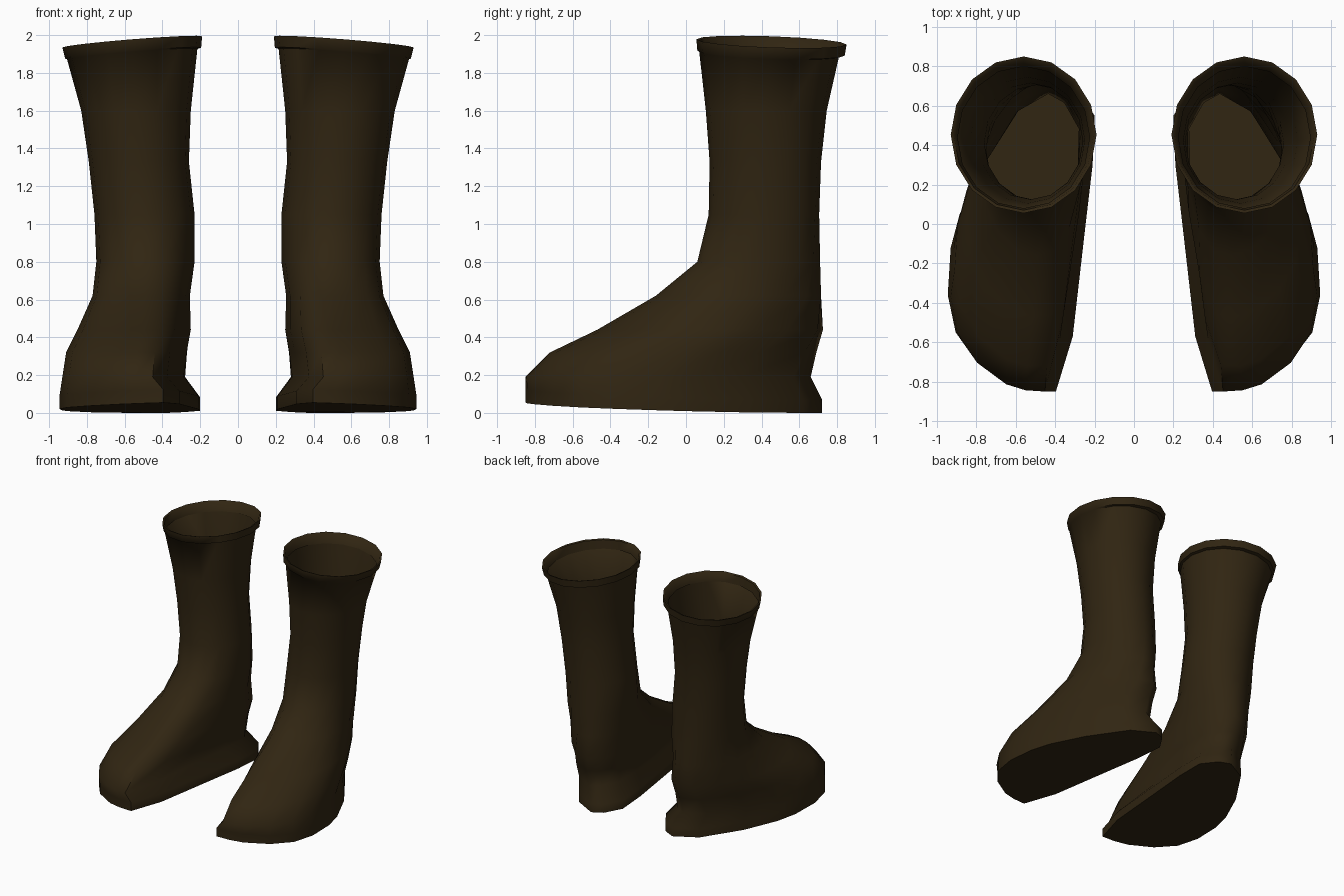
import bpy, bmesh, math

if "Cube" in bpy.data.objects:
    bpy.data.objects.remove(bpy.data.objects["Cube"])

SIDES = 16

leather = bpy.data.materials.new("dark brown leather")
leather.diffuse_color = (0.03, 0.0185, 0.006, 1)
leather.use_nodes = True
leather.node_tree.nodes["Principled BSDF"].inputs["Base Color"].default_value = leather.diffuse_color

# Sole outline of the +x boot, counter-clockwise from the toe
SOLE = [(.51, -.84), (.62, -.81), (.79, -.70), (.905, -.55), (.945, -.36), (.93, -.12),
        (.885, .05), (.76, .32), (.56, .62), (.38, .72), (.29, .68), (.205, .55),
        (.215, .30), (.25, 0), (.315, -.57), (.40, -.85)]

# Cross-sections: height, inner x, outer x, front y, back y, share of sole shape
SECTIONS = [
    (.02, .20, .945, -.85, .72, 1),
    (.09, .20, .945, -.85, .72, 1),
    (.19, .28, .93, -.85, .66, .95),
    (.32, .27, .91, -.72, .69, .8),
    (.44, .25, .85, -.47, .725, .6),
    (.62, .255, .77, -.16, .715, .3),
    (.80, .23, .75, .06, .71, .1),
    (1.05, .23, .76, .12, .705, 0),
    (1.33, .26, .79, .125, .715, 0),
    (1.60, .25, .83, .105, .745, 0),
    (1.90, .215, .905, .07, .81, 0),
]
# Folded rim at the top, ending just inside the shaft
RIM = [
    (1.905, .195, .915, .06, .84, 0),
    (1.965, .19, .93, .055, .85, 0),
    (1.96, .205, .915, .07, .835, 0),
    (1.89, .225, .895, .08, .80, 0),
]


def fit(points, x0, x1, y0, y1):
    """Stretch points to fill a box."""
    xs, ys = zip(*points)
    ax, bx, ay, by = min(xs), max(xs), min(ys), max(ys)
    return [(x0 + (x - ax) / (bx - ax) * (x1 - x0),
             y0 + (y - ay) / (by - ay) * (y1 - y0)) for x, y in points]


def tilt(x, y, z):
    """Lift the toe at the bottom and slope the opening at the top."""
    if z < .15:
        return max(0, z - .035 * y - .03 * (x - .55))
    if z > 1.8:
        return z - .08 * (x - .55) - .035 * (y - .45)
    return z


ANGLES = [math.tau * i / SIDES - math.pi / 2 for i in range(SIDES)]
ELLIPSE = fit([(math.cos(a), math.sin(a)) for a in ANGLES], 0, 1, 0, 1)
FOOT = fit(SOLE, 0, 1, 0, 1)


def make_boot(name, side):
    bm = bmesh.new()
    rings = []
    for z, x0, x1, y0, y1, w in SECTIONS + RIM:
        shape = [(e[0] + (f[0] - e[0]) * w, e[1] + (f[1] - e[1]) * w)
                 for e, f in zip(ELLIPSE, FOOT)]
        rings.append([bm.verts.new((side * x, y, tilt(x, y, z)))
                      for x, y in fit(shape, x0, x1, y0, y1)])

    # Wall and rim
    for low, high in zip(rings, rings[1:]):
        for i in range(SIDES):
            j = (i + 1) % SIDES
            quad = [low[i], low[j], high[j], high[i]]
            bm.faces.new(quad if side > 0 else quad[::-1])
    # Sole
    bm.faces.new(rings[0][::-1] if side > 0 else rings[0])

    mesh = bpy.data.meshes.new(name)
    bm.to_mesh(mesh)
    bm.free()
    mesh.materials.append(leather)
    boot = bpy.data.objects.new(name, mesh)
    bpy.context.collection.objects.link(boot)
    bpy.ops.object.select_all(action='DESELECT')
    boot.select_set(True)
    bpy.context.view_layer.objects.active = boot
    bpy.ops.object.shade_smooth_by_angle(angle=math.radians(60))


make_boot("right_boot", 1)
make_boot("left_boot", -1)
